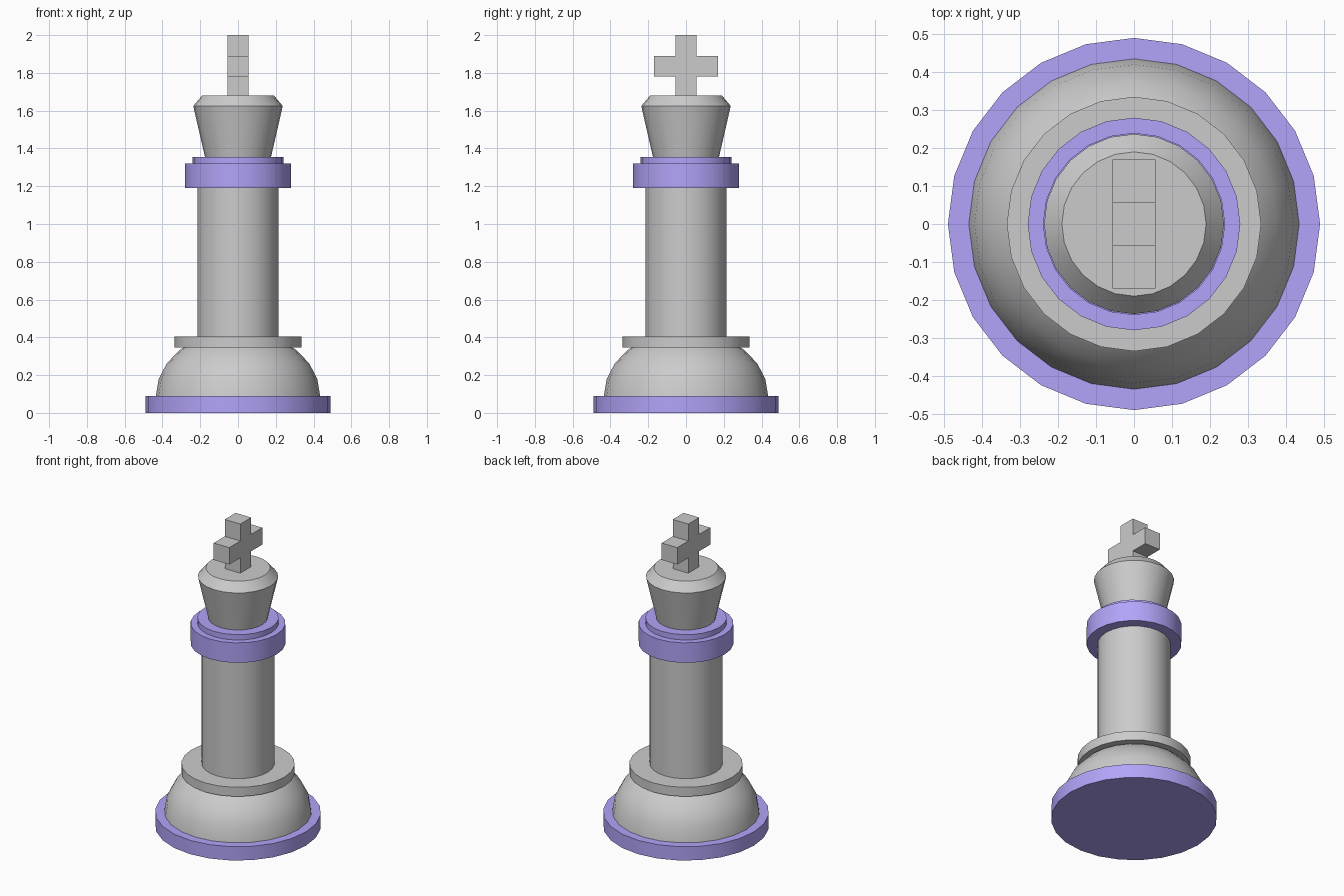
import bpy, bmesh, math
from mathutils import Matrix

if "Cube" in bpy.data.objects:
    bpy.data.objects.remove(bpy.data.objects["Cube"])

SIDES = 24

purple = bpy.data.materials.new("purple")
purple.diffuse_color = (0.45, 0.37, 0.95, 1)
purple.use_nodes = True
purple.node_tree.nodes["Principled BSDF"].inputs["Base Color"].default_value = purple.diffuse_color


def add_object(name, bm, mat=None):
    bmesh.ops.recalc_face_normals(bm, faces=bm.faces)
    mesh = bpy.data.meshes.new(name)
    bm.to_mesh(mesh)
    bm.free()
    obj = bpy.data.objects.new(name, mesh)
    bpy.context.collection.objects.link(obj)
    if mat:
        mesh.materials.append(mat)
    return obj


def turned(name, profile, mat=None):
    """Stack rings of (radius, z) into a closed, smooth-sided turned part."""
    bm = bmesh.new()
    rings = []
    for r, z in profile:
        rings.append(bmesh.ops.create_circle(
            bm, segments=SIDES, radius=r, matrix=Matrix.Translation((0, 0, z)))["verts"])
    for a, b in zip(rings, rings[1:]):
        for i in range(SIDES):
            j = (i + 1) % SIDES
            bm.faces.new((a[i], a[j], b[j], b[i]))
    bm.faces.new(rings[0])
    bm.faces.new(rings[-1])
    obj = add_object(name, bm, mat)
    bpy.ops.object.select_all(action="DESELECT")
    obj.select_set(True)
    bpy.context.view_layer.objects.active = obj
    bpy.ops.object.shade_smooth_by_angle(angle=math.radians(30))


# Foot and domed base
turned("foot", [(0.49, 0), (0.49, 0.09)], purple)
dome = [(0.435 * math.cos(math.radians(a)), 0.09 + 0.345 * math.sin(math.radians(a)))
        for a in range(0, 61, 15)]
turned("base_dome", dome)
turned("base_ring", [(0.335, 0.345), (0.335, 0.405)])

# Column and stepped collar
turned("column", [(0.215, 0.405), (0.215, 1.19)])
turned("collar", [(0.28, 1.19), (0.28, 1.32), (0.24, 1.32), (0.24, 1.355)], purple)

# Flared head with chamfered rim
turned("head", [(0.175, 1.355), (0.237, 1.625), (0.19, 1.68)])

# Cross: a flat outline in the YZ plane, extruded along x
w, arm, z0, z1, z2, z3 = 0.056, 0.17, 1.68, 1.78, 1.89, 2.0
half = [(w, z0), (w, z1), (arm, z1), (arm, z2), (w, z2), (w, z3)]
outline = half + [(-y, z) for y, z in reversed(half)]
bm = bmesh.new()
face = bm.faces.new([bm.verts.new((-w, y, z)) for y, z in outline])
moved = bmesh.ops.extrude_face_region(bm, geom=[face])["geom"]
bmesh.ops.translate(bm, vec=(2 * w, 0, 0),
                    verts=[v for v in moved if isinstance(v, bmesh.types.BMVert)])
add_object("cross", bm)
